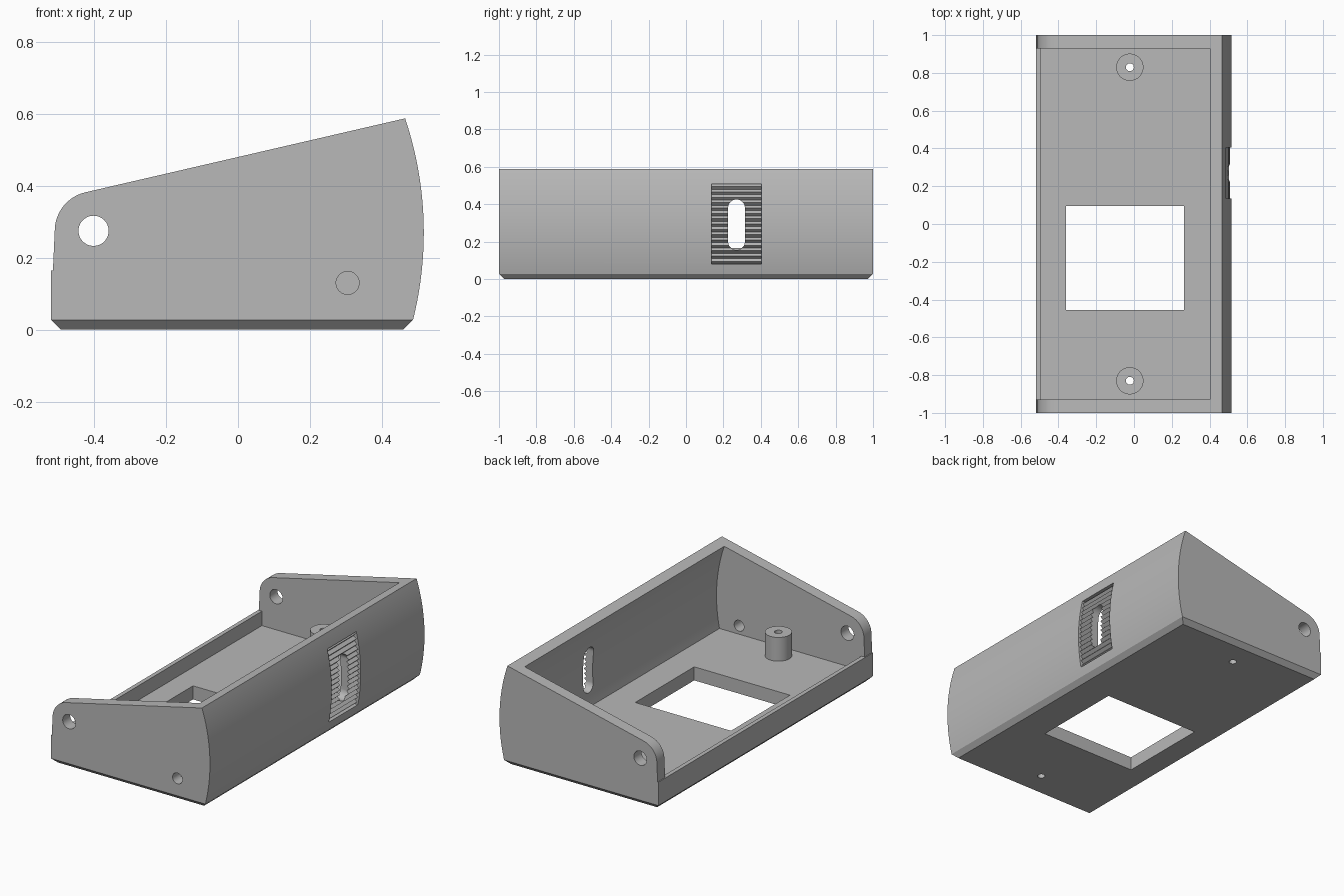
import bpy, bmesh
from math import sin, cos, pi, sqrt, radians

cube = bpy.data.objects.get("Cube")
if cube:
    bpy.data.objects.remove(cube, do_unlink=True)

grey = bpy.data.materials.new("plain grey")
grey.use_nodes = True
color = (0.48, 0.48, 0.48, 1)
grey.diffuse_color = color
grey.node_tree.nodes["Principled BSDF"].inputs["Base Color"].default_value = color

PLACE = {"X": lambda u, v, d: (d, u, v),
         "Y": lambda u, v, d: (u, d, v),
         "Z": lambda u, v, d: (u, v, d)}


def prism(name, outline, axis, start, end, edit=None):
    """Extrude a closed 2D outline along an axis."""
    bm = bmesh.new()
    rings = [[bm.verts.new(PLACE[axis](u, v, d)) for u, v in outline] for d in (start, end)]
    bm.faces.new(rings[0])
    bm.faces.new(rings[1])
    n = len(outline)
    for i in range(n):
        j = (i + 1) % n
        bm.faces.new((rings[0][i], rings[0][j], rings[1][j], rings[1][i]))
    bmesh.ops.recalc_face_normals(bm, faces=bm.faces)
    if edit:
        edit(bm)
    bmesh.ops.recalc_face_normals(bm, faces=bm.faces)
    mesh = bpy.data.meshes.new(name)
    bm.to_mesh(mesh)
    bm.free()
    mesh.materials.append(grey)
    obj = bpy.data.objects.new(name, mesh)
    bpy.context.collection.objects.link(obj)
    return obj


def arc(cx, cy, r, a0, a1, n):
    return [(cx + r * cos(radians(a0 + (a1 - a0) * i / n)),
             cy + r * sin(radians(a0 + (a1 - a0) * i / n))) for i in range(n + 1)]


def circle(cx, cy, r, n=48):
    return arc(cx, cy, r, 0, 360, n)[:-1]


def rect(u0, u1, v0, v1):
    return [(u0, v0), (u1, v0), (u1, v1), (u0, v1)]


def activate(obj):
    bpy.ops.object.select_all(action="DESELECT")
    obj.select_set(True)
    bpy.context.view_layer.objects.active = obj


def cut(obj, cutter):
    activate(obj)
    mod = obj.modifiers.new("cut", "BOOLEAN")
    mod.operation = "DIFFERENCE"
    mod.solver = "EXACT"
    mod.object = cutter
    bpy.ops.object.modifier_apply(modifier=mod.name)
    bpy.data.objects.remove(cutter, do_unlink=True)


def bow(z, radius):
    """x of the bowed wall at a height."""
    return -0.483 + sqrt(radius ** 2 - (z - 0.27) ** 2)


def bow_line(z0, z1, radius, n=32):
    return [(bow(z0 + (z1 - z0) * i / n, radius), z0 + (z1 - z0) * i / n)
            for i in range(n + 1)]


BASE, FLOOR, LIP, CHAMFER = 0.027, 0.08, 0.165, 0.027


def chamfer_base(bm):
    bottom = min(bm.faces, key=lambda f: f.calc_center_median().z)
    new = bmesh.ops.extrude_face_region(bm, geom=[bottom])
    for v in new["geom"]:
        if isinstance(v, bmesh.types.BMVert):
            v.co.x -= CHAMFER if v.co.x > 0 else -CHAMFER
            v.co.y -= CHAMFER if v.co.y > 0 else -CHAMFER
            v.co.z = 0
    if bottom.is_valid:
        bm.faces.remove(bottom)


# Tray body: side profile with bowed wall, sloped top and rounded ear
outline = [(-0.52, BASE)] + bow_line(BASE, 0.588, 1.0)
outline += arc(-0.40, 0.275, 0.11, 103.2, 180, 16)
outline += [(-0.515, LIP), (-0.52, LIP)]
body = prism("tray_body", outline, "Y", -1, 1, chamfer_base)

# Hollow between the end plates, open above the low lip
hollow = [(-0.495, FLOOR)] + bow_line(FLOOR, 0.7, 0.935)
hollow += [(-0.7, 0.7), (-0.7, LIP), (-0.495, LIP)]
cut(body, prism("hollow_cutter", hollow, "Y", -0.93, 0.93))

# Window in the floor
cut(body, prism("window_cutter", rect(-0.36, 0.265, -0.455, 0.095), "Z", -0.1, 0.2))

# Pivot holes in both end plates, cable hole in the front one
for y in (-1, 1):
    cut(body, prism("pivot_cutter", circle(-0.402, 0.275, 0.042), "Y", y - 0.1, y + 0.1))
cut(body, prism("cable_cutter", circle(0.305, 0.13, 0.032), "Y", -1.1, -0.9))

# Ribbed grip recess in the bowed wall
z0, z1, teeth = 0.08, 0.508, 15
pitch = (z1 - z0) / teeth
ribs = [(0.6, z0)]
for i in range(teeth):
    z = z0 + i * pitch
    ribs += [(bow(z, 1.0) - 0.024, z), (bow(z + pitch / 2, 1.0) - 0.008, z + pitch / 2)]
ribs += [(bow(z1, 1.0) - 0.024, z1), (0.6, z1)]
cut(body, prism("grip_cutter", ribs, "Y", 0.135, 0.405))

# Slot through the grip
slot = arc(0.27, 0.38, 0.045, 0, 180, 20) + arc(0.27, 0.2, 0.045, 180, 360, 20)
cut(body, prism("slot_cutter", slot, "X", 0.3, 0.6))

# Screw bosses, drilled through the floor
parts = [body]
for name, y in (("front_boss", -0.83), ("back_boss", 0.83)):
    boss = prism(name, circle(-0.022, y, 0.072), "Z", FLOOR - 0.01, 0.22)
    for part in (boss, body):
        cut(part, prism("drill_cutter", circle(-0.022, y, 0.021, 24), "Z", -0.1, 0.4))
    parts.append(boss)

for part in parts:
    activate(part)
    bpy.ops.object.shade_smooth_by_angle(angle=radians(20))
